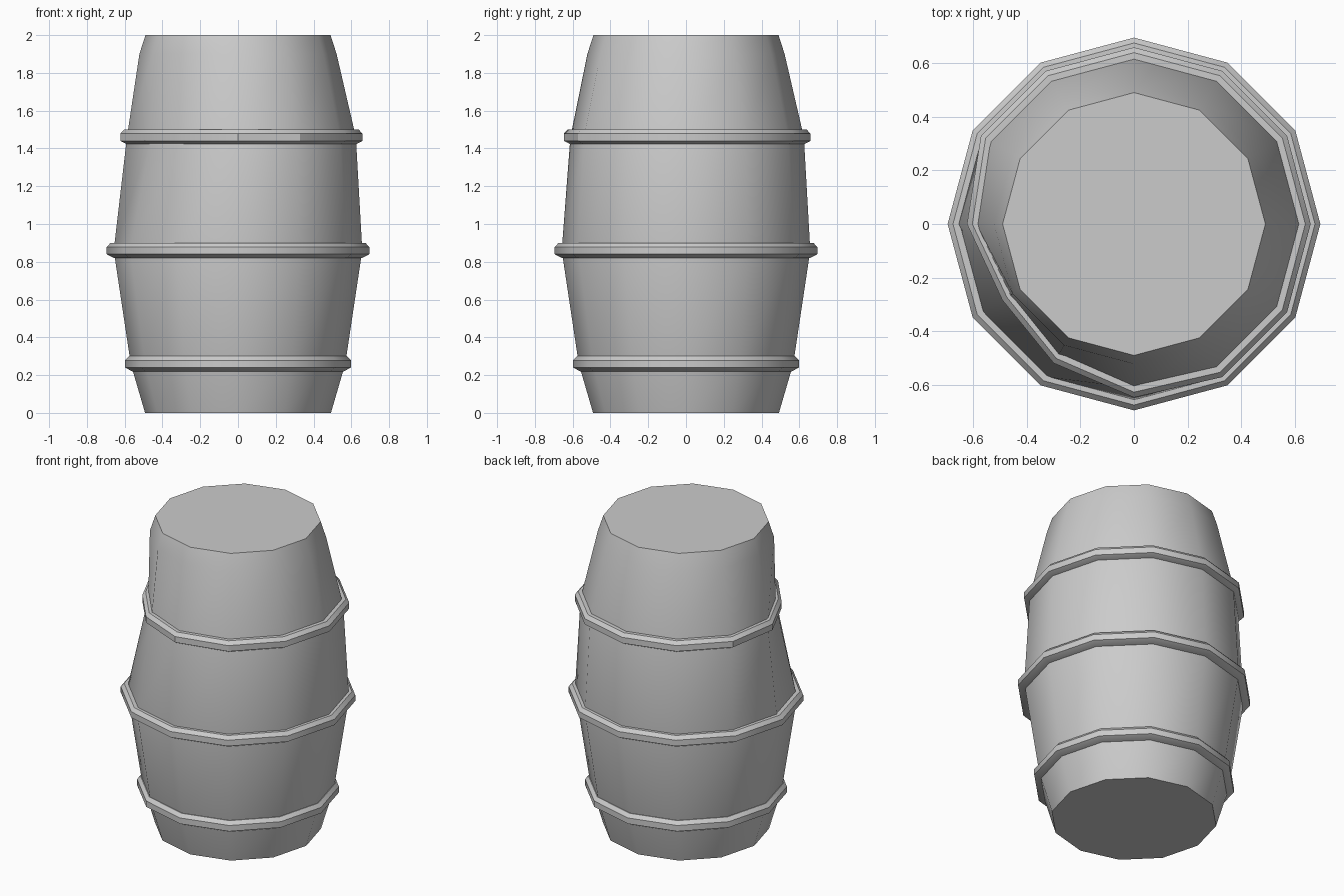
import bpy
import bmesh
from math import cos, sin, pi, radians

if "Cube" in bpy.data.objects:
    bpy.data.objects.remove(bpy.data.objects["Cube"])

SIDES = 12
GREY = (0.6, 0.6, 0.6, 1)
grey = bpy.data.materials.new("plain grey")
grey.use_nodes = True
grey.diffuse_color = GREY
grey.node_tree.nodes["Principled BSDF"].inputs["Base Color"].default_value = GREY

# Shallow dent around the upper hoop: inward push by side index
DENT = {6: 0.036, 7: 0.092, 8: 0.06, 9: 0.012}


def lathe(name, profile, closed, angle, dented=lambda z: False):
    """Spin (radius, height) points into a faceted solid."""
    bm = bmesh.new()
    rows = []
    for r, z in profile:
        row = []
        for i in range(SIDES):
            a = 2 * pi * i / SIDES
            rad = r - (DENT.get(i, 0) if dented(z) else 0)
            row.append(bm.verts.new((rad * cos(a), rad * sin(a), z)))
        rows.append(row)
    pairs = list(zip(rows, rows[1:]))
    if closed:
        pairs.append((rows[-1], rows[0]))
    else:
        bm.faces.new(rows[0])
        bm.faces.new(rows[-1])
    for low, high in pairs:
        for i in range(SIDES):
            j = (i + 1) % SIDES
            bm.faces.new((low[i], low[j], high[j], high[i]))
    bmesh.ops.recalc_face_normals(bm, faces=bm.faces)
    mesh = bpy.data.meshes.new(name)
    bm.to_mesh(mesh)
    bm.free()
    mesh.materials.append(grey)
    obj = bpy.data.objects.new(name, mesh)
    bpy.context.collection.objects.link(obj)
    bpy.ops.object.select_all(action="DESELECT")
    obj.select_set(True)
    bpy.context.view_layer.objects.active = obj
    bpy.ops.object.shade_smooth_by_angle(angle=radians(angle))
    return obj


# Barrel body with flat lids
body = [(0.492, 0), (0.568, 0.26), (0.658, 0.86), (0.624, 1.46), (0.522, 1.9), (0.49, 2)]
lathe("barrel_body", body, False, 40, lambda z: 1.2 < z < 1.8)

# Three bevelled hoops
for name, z, r in (("lower_hoop", 0.26, 0.598), ("middle_hoop", 0.86, 0.695), ("upper_hoop", 1.46, 0.659)):
    section = [(r - 0.06, z - 0.04), (r - 0.038, z - 0.04), (r, z - 0.02),
               (r, z + 0.018), (r - 0.02, z + 0.04), (r - 0.06, z + 0.04)]
    lathe(name, section, True, 31, lambda h: h > 1.2)
